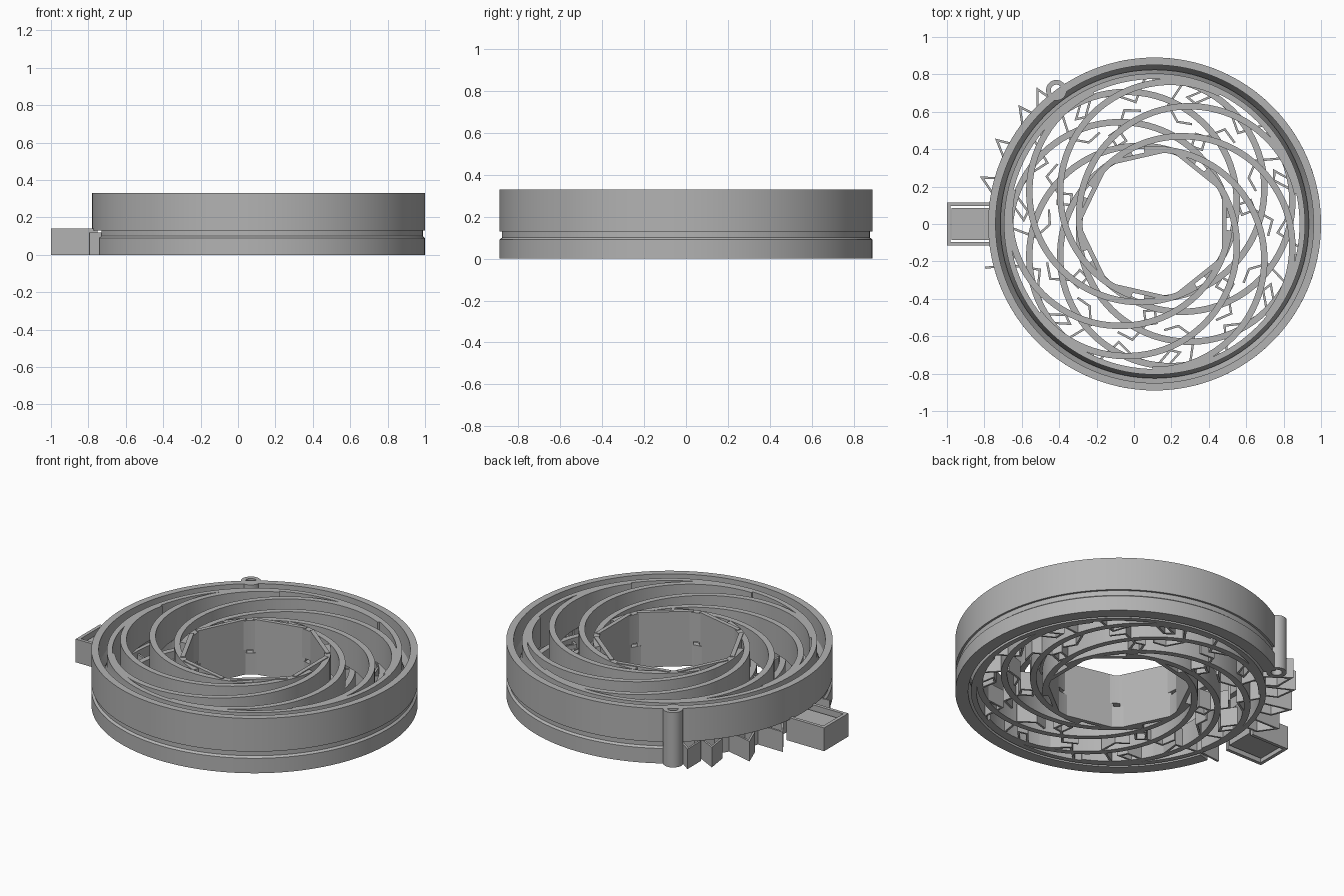
import bpy, bmesh, math
from mathutils import Vector

if "Cube" in bpy.data.objects:
    bpy.data.objects.remove(bpy.data.objects["Cube"])

CX = 0.11                      # centre of the rings
SECT = 2 * math.pi / 7         # seven-fold layout
rad = math.radians

grey = bpy.data.materials.new("plain_grey")
grey.diffuse_color = (0.45, 0.45, 0.45, 1)
grey.use_nodes = True
grey.node_tree.nodes["Principled BSDF"].inputs["Base Color"].default_value = grey.diffuse_color


def finish(name, bm, smooth=False):
    bmesh.ops.recalc_face_normals(bm, faces=bm.faces)
    me = bpy.data.meshes.new(name)
    bm.to_mesh(me)
    bm.free()
    ob = bpy.data.objects.new(name, me)
    bpy.context.collection.objects.link(ob)
    me.materials.append(grey)
    if smooth:
        bpy.ops.object.select_all(action='DESELECT')
        ob.select_set(True)
        bpy.context.view_layer.objects.active = ob
        bpy.ops.object.shade_smooth_by_angle(angle=rad(25))
    return ob


def lathe(name, profile, a0=0, a1=360, n=128, c=(CX, 0)):
    """Sweep a closed (r, z) profile round a vertical axis."""
    bm = bmesh.new()
    full = a1 - a0 >= 360
    rows = []
    for i in range(n if full else n + 1):
        a = rad(a0 + (a1 - a0) * i / n)
        rows.append([bm.verts.new((c[0] + r * math.cos(a), c[1] + r * math.sin(a), z)) for r, z in profile])
    m = len(profile)
    for i in range(n):
        p, q = rows[i], rows[(i + 1) % len(rows)]
        for j in range(m):
            k = (j + 1) % m
            bm.faces.new((p[j], q[j], q[k], p[k]))
    if not full:
        bm.faces.new(rows[0])
        bm.faces.new(rows[-1])
    return finish(name, bm, True)


def wall(bm, pts, t, z0, z1, closed=False):
    """Upright wall of thickness t following a plan polyline."""
    pts = [Vector(p) for p in pts]
    n = len(pts)
    quads = []
    for i, p in enumerate(pts):
        a = pts[i - 1] if (i or closed) else None
        b = pts[(i + 1) % n] if (i < n - 1 or closed) else None
        d1 = (p - a).normalized() if a is not None else (b - p).normalized()
        d2 = (b - p).normalized() if b is not None else d1
        n1, n2 = Vector((-d1.y, d1.x)), Vector((-d2.y, d2.x))
        s = n1 + n2
        s = s.normalized() if s.length > 1e-4 else n1
        o = s * (t / 2 / max(s.dot(n1), 0.45))
        quads.append([bm.verts.new((q.x, q.y, z)) for q, z in
                      ((p + o, z0), (p - o, z0), (p - o, z1), (p + o, z1))])
    for i in range(n if closed else n - 1):
        p, q = quads[i], quads[(i + 1) % n]
        for j in range(4):
            k = (j + 1) % 4
            bm.faces.new((p[j], p[k], q[k], q[j]))
    if not closed:
        bm.faces.new(quads[0])
        bm.faces.new(quads[-1])


def polar(r, a):
    return (CX + r * math.cos(a), r * math.sin(a))


# outer rings: full upper ring, lower ring open at the left, groove between
lathe("upper_outer_ring", [(0.89, 0.13), (0.89, 0.33), (0.85, 0.33), (0.85, 0.2),
                           (0.825, 0.15), (0.825, 0.13)])
lathe("lower_outer_ring", [(0.82, 0), (0.89, 0), (0.89, 0.09), (0.878, 0.1),
                           (0.878, 0.13), (0.82, 0.13)], 197, 485)
# inner rings that carry the arms
lathe("upper_inner_ring", [(0.775, 0.14), (0.825, 0.14), (0.825, 0.17), (0.805, 0.22),
                           (0.805, 0.325), (0.775, 0.325)])
lathe("lower_inner_ring", [(0.775, 0), (0.805, 0), (0.805, 0.14), (0.775, 0.14)])

# spiral arms: half circles from the ring to the plates, lower set mirrored
for name, sgn, z0, z1 in (("upper_arms", 1, 0.15, 0.325), ("lower_arms", -1, 0.0, 0.13)):
    bm = bmesh.new()
    R, d = 0.59, 0.19
    for k in range(7):
        phi = sgn * rad(12) + k * SECT
        c = Vector(polar(d, phi))
        arc = [phi + sgn * rad(186) * i / 44 for i in range(45)]
        wall(bm, [(c.x + R * math.cos(a), c.y + R * math.sin(a)) for a in arc], 0.034, z0, z1)
    finish(name, bm, True)

# seven full-height plates round the opening
bm = bmesh.new()
for k in range(7):
    a = k * SECT
    m, t = Vector(polar(0.372, a)), Vector((-math.sin(a), math.cos(a)))
    wall(bm, [m - t * 0.155, m + t * 0.155], 0.024, 0, 0.33)
finish("iris_plates", bm)

# thin folded springs between the lower arms
fold = [(0.78, -27), (0.66, -22), (0.72, -14), (0.755, -4), (0.68, 2), (0.70, 6),
        (0.765, 0), (0.775, 9), (0.64, 14), (0.56, 8), (0.57, 0)]
hook = [(0.47, -12), (0.54, -10), (0.53, -4), (0.46, -5)]
bm = bmesh.new()
for k in range(7):
    a = rad(18) + k * SECT
    wall(bm, [polar(r, a + rad(g)) for r, g in fold], 0.012, 0, 0.11)
    wall(bm, [polar(r, a + rad(g)) for r, g in hook], 0.012, 0, 0.11, True)
    wall(bm, [polar(0.54, a - rad(10)), polar(0.63, a - rad(16)), polar(0.61, a - rad(24))], 0.012, 0, 0.11)
finish("folded_springs", bm)

# pointed teeth showing through the opening of the lower ring
bm = bmesh.new()
for g in (131, 139, 152, 165):
    wall(bm, [polar(0.79, rad(g - 3)), polar(0.955, rad(g)), polar(0.87, rad(g + 5)), polar(0.79, rad(g + 4))],
         0.012, 0, 0.12)
wall(bm, [polar(0.79, rad(196)), polar(0.935, rad(194.5))], 0.012, 0, 0.12)
finish("opening_teeth", bm)

# side box: frame with a recessed floor
bm = bmesh.new()
wall(bm, [(-0.75, -0.105), (-0.99, -0.105), (-0.99, 0.105), (-0.75, 0.105)], 0.02, 0, 0.14)
finish("box_frame", bm)
bm = bmesh.new()
wall(bm, [(-0.975, 0), (-0.75, 0)], 0.17, 0.02, 0.11)
finish("box_floor", bm)

# eyelet tube on the rim
lathe("eyelet", [(0.03, 0), (0.055, 0), (0.055, 0.33), (0.03, 0.33)], n=32, c=(-0.415, 0.715))
